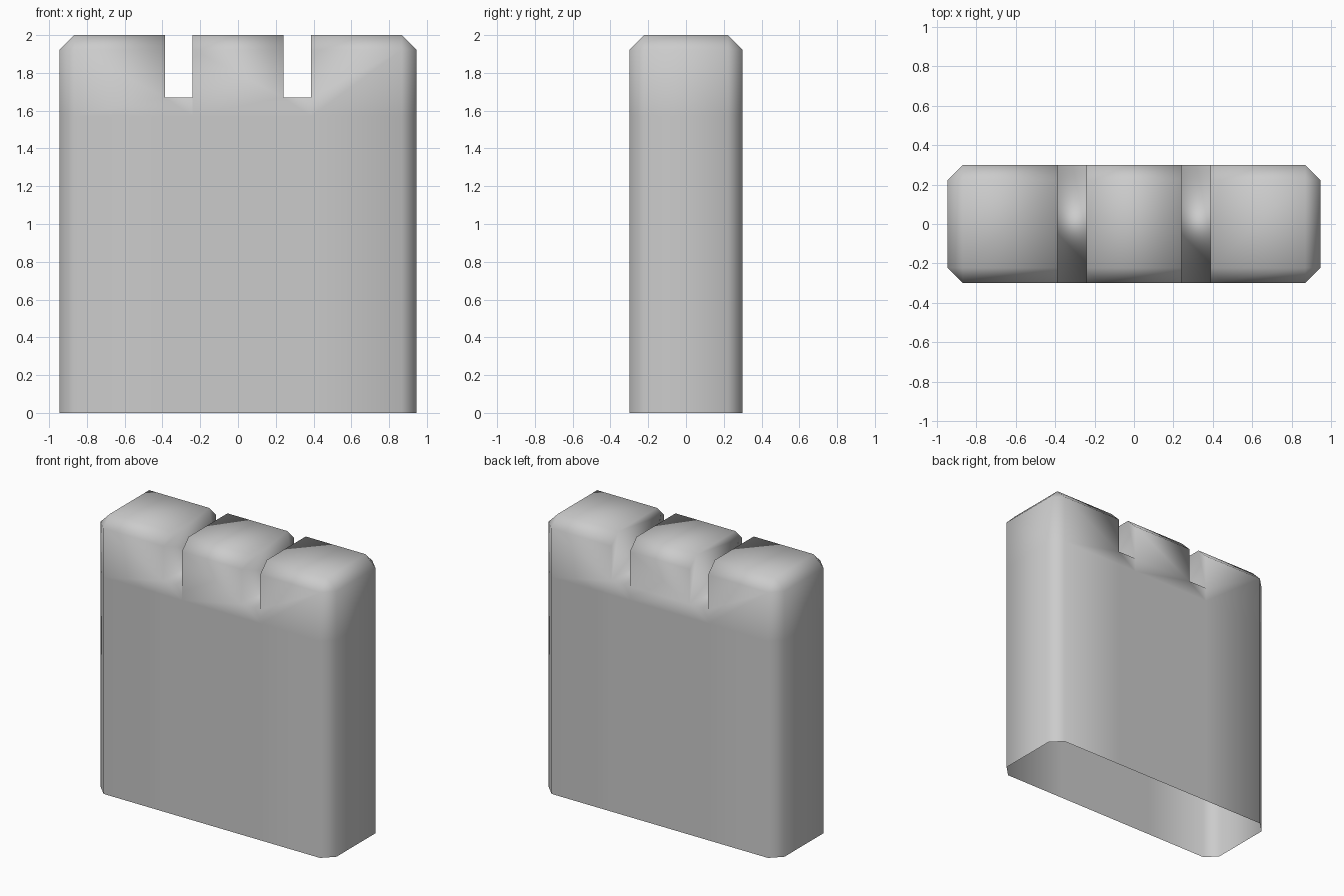
import bpy, bmesh, math
from mathutils import Vector

cube = bpy.data.objects.get("Cube")
if cube:
    bpy.data.objects.remove(cube, do_unlink=True)

HALF_X, HALF_Y, HEIGHT = 0.945, 0.3, 2.0
CHAMFER = 0.078
NOTCH_IN, NOTCH_OUT, NOTCH_Z = 0.24, 0.387, 1.67
BAND_Z = 1.57

stone = bpy.data.materials.new("stone_grey")
stone.use_nodes = True
grey = (0.6, 0.6, 0.6, 1)
stone.diffuse_color = grey
stone.node_tree.nodes["Principled BSDF"].inputs["Base Color"].default_value = grey

bm = bmesh.new()


def cut(faces, point, normal):
    """Slice the given faces along a plane."""
    geom = set(faces)
    for f in faces:
        geom.update(f.edges)
        geom.update(f.verts)
    bmesh.ops.bisect_plane(bm, geom=list(geom), dist=1e-5,
                           plane_co=point, plane_no=normal)


def in_notch(f):
    return NOTCH_IN < abs(f.calc_center_median().x) < NOTCH_OUT


def fill_ring(verts, axis):
    """Make one face through verts that lie in a plane across the axis."""
    u, w = [i for i in range(3) if i != axis]
    mid = sum((v.co for v in verts), Vector()) / len(verts)
    verts.sort(key=lambda v: math.atan2(v.co[w] - mid[w], v.co[u] - mid[u]))
    bm.faces.new(verts)


# Block with an open underside and chamfered upright and top edges
bmesh.ops.create_cube(bm, size=1)
for v in bm.verts:
    v.co = (v.co.x * 2 * HALF_X, v.co.y * 2 * HALF_Y, (v.co.z + 0.5) * HEIGHT)
edges = [e for e in bm.edges if max(v.co.z for v in e.verts) > 1]
bmesh.ops.bevel(bm, geom=edges, offset=CHAMFER, segments=1, affect='EDGES')
base = [f for f in bm.faces if f.calc_center_median().z < 0.001]
bmesh.ops.delete(bm, geom=base, context='FACES')

# Slice lines for the band below the crown and the notch sides
cut(bm.faces[:], (0, 0, BAND_Z), (0, 0, 1))
for x in (-NOTCH_OUT, -NOTCH_IN, NOTCH_IN, NOTCH_OUT):
    cut(bm.faces[:], (x, 0, 0), (1, 0, 0))
cut([f for f in bm.faces if in_notch(f)], (0, 0, NOTCH_Z), (0, 0, 1))

# Open the two notches, then add their walls and floors
gone = [f for f in bm.faces
        if in_notch(f) and f.calc_center_median().z > NOTCH_Z]
bmesh.ops.delete(bm, geom=gone, context='FACES')
for side in (-1, 1):
    floor = []
    for x in (side * NOTCH_IN, side * NOTCH_OUT):
        wall = [v for v in bm.verts
                if abs(v.co.x - x) < 1e-4 and v.co.z > NOTCH_Z - 1e-3]
        floor += [v for v in wall if v.co.z < NOTCH_Z + 1e-3]
        fill_ring(wall, 0)
    fill_ring(floor, 2)

bmesh.ops.recalc_face_normals(bm, faces=bm.faces[:])
for f in bm.faces:
    f.smooth = True

mesh = bpy.data.meshes.new("battlement_wall")
bm.to_mesh(mesh)
bm.free()
mesh.materials.append(stone)
wall_obj = bpy.data.objects.new("battlement_wall", mesh)
bpy.context.collection.objects.link(wall_obj)
